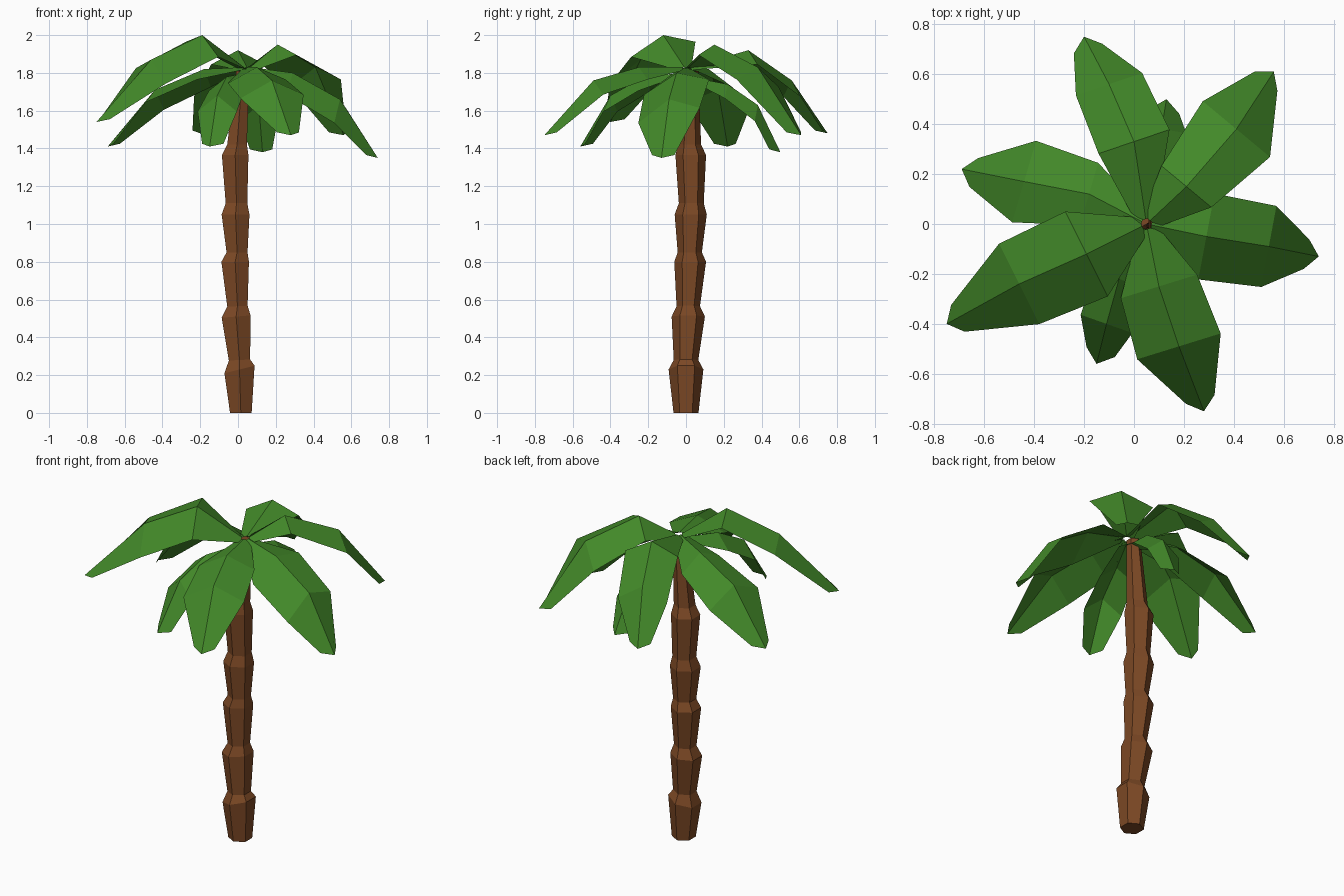
import bpy
import math
from mathutils import Vector


def material(name, color):
    m = bpy.data.materials.new(name)
    m.diffuse_color = color
    return m


def make_object(name, verts, faces, mat):
    me = bpy.data.meshes.new(name)
    me.from_pydata(verts, [], faces)
    me.update()
    me.materials.append(mat)
    ob = bpy.data.objects.new(name, me)
    bpy.context.collection.objects.link(ob)
    return ob


bark = material("bark", (0.20, 0.065, 0.018, 1))
green = material("leaf_green", (0.055, 0.25, 0.022, 1))

# Trunk: hexagonal rings (centre x, centre y, z, radius, tilt)
rings = [
    (0.015, 0.00, 0.00, 0.066, 0.00),
    (0.008, 0.00, 0.23, 0.092, 0.25),
    (0.008, 0.00, 0.28, 0.065, 0.05),
    (-0.010, 0.012, 0.51, 0.088, 0.08),
    (-0.003, 0.012, 0.565, 0.062, 0.05),
    (-0.015, 0.022, 0.80, 0.084, 0.00),
    (-0.005, 0.020, 0.85, 0.064, 0.00),
    (-0.013, 0.025, 1.05, 0.085, 0.00),
    (-0.008, 0.028, 1.11, 0.066, 0.00),
    (-0.015, 0.025, 1.365, 0.081, 0.00),
    (-0.005, 0.020, 1.42, 0.060, 0.00),
    (0.025, 0.025, 1.81, 0.040, 0.00),
]
verts, faces = [], []
for cx, cy, z, r, tilt in rings:
    for i in range(6):
        a = math.radians(30 + 60 * i)
        dx = r * math.cos(a)
        verts.append((cx + dx, cy + r * math.sin(a), z + tilt * dx))
for k in range(len(rings) - 1):
    for i in range(6):
        j = (i + 1) % 6
        faces.append((k * 6 + i, k * 6 + j, k * 6 + 6 + j, k * 6 + 6 + i))
faces.append(tuple(range(5, -1, -1)))
top = 6 * (len(rings) - 1)
faces.append(tuple(range(top, top + 6)))
make_object("trunk", verts, faces, bark)


# Leaf: folded strip along a drooping spine, edges lower than the ridge
def leaf(name, spine, w1, w2, roll, root_z=1.83):
    p1, p2, tip = [Vector(p) for p in spine]
    root = Vector((0.05, 0.0, root_z))
    root += Vector((p1.x - root.x, p1.y - root.y, 0)).normalized() * 0.02
    d = Vector((tip.x - root.x, tip.y - root.y, 0)).normalized()
    side = Vector((-d.y, d.x, 0))
    up = Vector((0, 0, 1))
    rows = [(root, 0.04, 0.015, 0, 0), (p1, w1, 0.075, 0, roll),
            (p2, w2, 0.085, 0, roll), (tip, 0.06, -0.015, 0.05, 0)]
    vs = []
    for p, w, drop, back, r in rows:
        base = p - d * back - up * drop
        vs += [base + side * w + up * r, p, base - side * w - up * r]
    fs = []
    for k in range(0, 9, 3):
        for c in (0, 1):
            fs.append((k + c + 1, k + c, k + c + 3, k + c + 4))
    # flip so the ridge side faces up
    fs = [f[::-1] for f in fs]
    ob = make_object(name, vs, fs, green)
    if sum(p.normal.z for p in ob.data.polygons) < 0:
        ob.data.flip_normals()


leaf("leaf_right", [(0.29, -0.05, 1.80), (0.54, -0.09, 1.66), (0.74, -0.13, 1.35)], 0.175, 0.165, 0.04)
leaf("leaf_back_right", [(0.21, 0.15, 1.95), (0.41, 0.38, 1.83), (0.56, 0.61, 1.47)], 0.13, 0.175, -0.02)
leaf("leaf_back", [(0.0, 0.33, 1.92), (-0.10, 0.56, 1.76), (-0.20, 0.75, 1.48)], 0.15, 0.14, 0.0)
leaf("leaf_left", [(-0.18, 0.12, 1.82), (-0.44, 0.17, 1.71), (-0.69, 0.22, 1.41)], 0.13, 0.17, 0.02)
leaf("leaf_front_left", [(-0.19, -0.12, 2.0), (-0.46, -0.24, 1.87), (-0.75, -0.40, 1.54)], 0.19, 0.18, -0.04)
leaf("leaf_front", [(0.10, -0.25, 1.83), (0.18, -0.49, 1.76), (0.28, -0.75, 1.47)], 0.16, 0.175, 0.01)
leaf("lower_leaf_back", [(0.09, 0.22, 1.74), (0.11, 0.38, 1.63), (0.13, 0.50, 1.38)], 0.09, 0.10, 0.0, 1.78)
leaf("lower_leaf_front", [(-0.06, -0.22, 1.78), (-0.11, -0.40, 1.68), (-0.15, -0.56, 1.41)], 0.10, 0.11, 0.0, 1.80)
